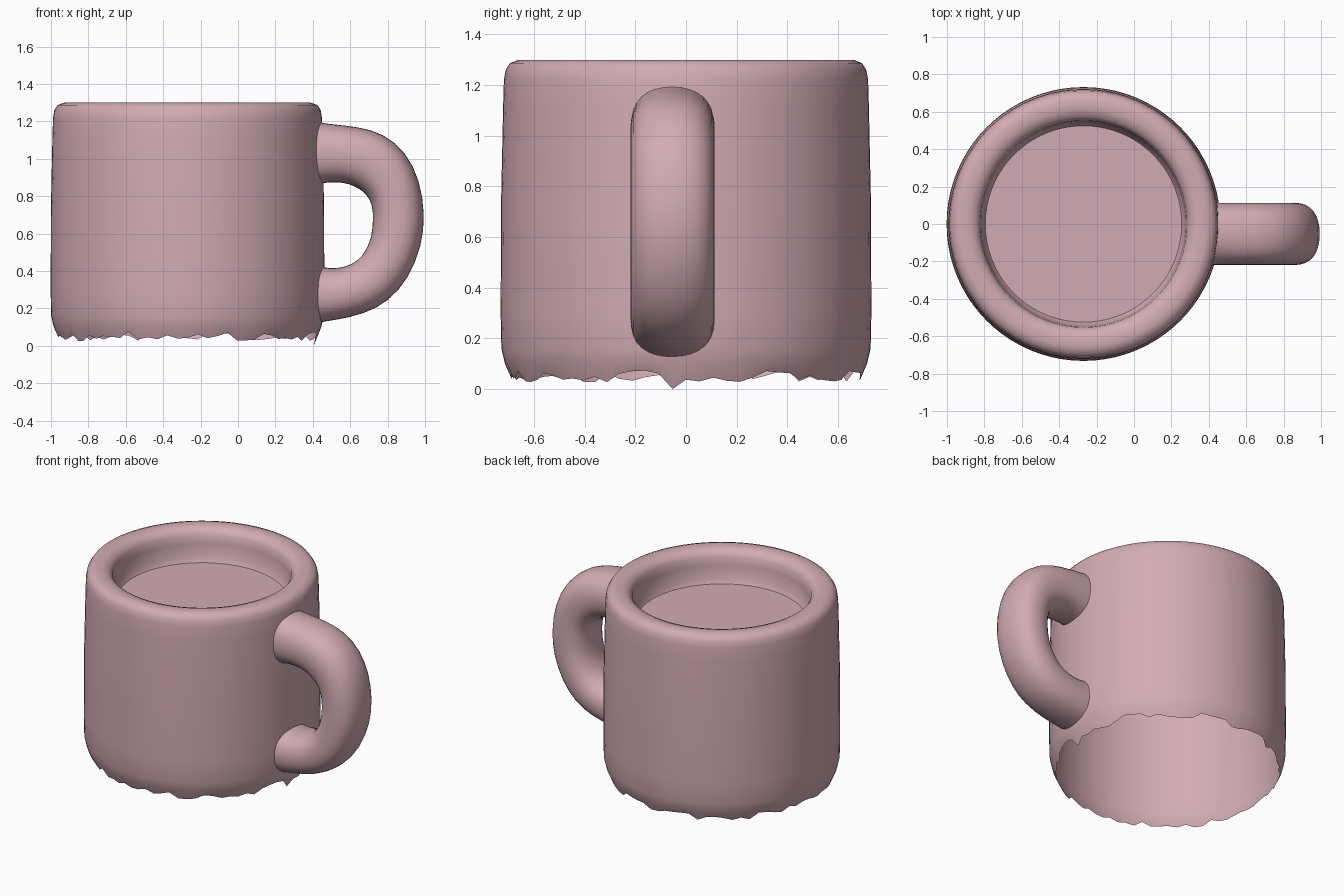
import bpy, bmesh, math, random
from mathutils import Vector

if "Cube" in bpy.data.objects:
    bpy.data.objects.remove(bpy.data.objects["Cube"])

random.seed(4)
CX, SEGS = -0.27, 80

clay = bpy.data.materials.new("pink_clay")
clay.diffuse_color = (0.65, 0.41, 0.46, 1)
clay.use_nodes = True
clay.node_tree.nodes["Principled BSDF"].inputs["Base Color"].default_value = clay.diffuse_color


def finish(name, bm, angle):
    bmesh.ops.recalc_face_normals(bm, faces=bm.faces)
    mesh = bpy.data.meshes.new(name)
    bm.to_mesh(mesh)
    bm.free()
    obj = bpy.data.objects.new(name, mesh)
    bpy.context.collection.objects.link(obj)
    mesh.materials.append(clay)
    bpy.ops.object.select_all(action='DESELECT')
    obj.select_set(True)
    bpy.context.view_layer.objects.active = obj
    bpy.ops.object.shade_smooth_by_angle(angle=math.radians(angle))
    return obj


def bridge(bm, a, b):
    n = len(a)
    for i in range(n):
        j = (i + 1) % n
        bm.faces.new((a[i], a[j], b[j], b[i]))


# Cup: one thin shell from the torn bottom edge, over the rim, down to the drink
profile = [(0.693, 0.05), (0.715, 0.10), (0.729, 0.16), (0.732, 0.30),
           (0.730, 0.75), (0.722, 1.12), (0.719, 1.22), (0.712, 1.26),
           (0.695, 1.287), (0.66, 1.30), (0.61, 1.298), (0.575, 1.285),
           (0.553, 1.255), (0.548, 1.20), (0.542, 1.11), (0.525, 1.08)]
bm = bmesh.new()
rings = []
for k, (r, z) in enumerate(profile):
    ring = []
    for i in range(SEGS):
        a = math.tau * i / SEGS
        rr, zz = r, z
        if k == 0:  # ragged lower edge, with the longest tooth below the handle
            zz = 0.0 if i == SEGS - 1 else random.uniform(0.025, 0.075)
            rr = 0.677 + 0.3 * zz
        ring.append(bm.verts.new((CX + rr * math.cos(a), rr * math.sin(a), zz)))
    rings.append(ring)
for a, b in zip(rings, rings[1:]):
    bridge(bm, a, b)
bm.faces.new(rings[-1])
finish("cup", bm, 45)

# Handle: rounded section swept between an outer and an inner outline (x, z)
outer = [(0.42, 1.20), (0.50, 1.188), (0.64, 1.175), (0.78, 1.14), (0.90, 1.04),
         (0.975, 0.89), (1.004, 0.70), (0.985, 0.53), (0.915, 0.36),
         (0.81, 0.235), (0.67, 0.165), (0.52, 0.135), (0.42, 0.12)]
inner = [(0.42, 0.86), (0.48, 0.872), (0.56, 0.872), (0.63, 0.85), (0.69, 0.805),
         (0.717, 0.75), (0.72, 0.67), (0.712, 0.585), (0.685, 0.515),
         (0.64, 0.455), (0.57, 0.422), (0.49, 0.415), (0.42, 0.43)]
SIDES, HALF_WIDTH, CY = 16, 0.17, -0.053


def rounded(v):
    return math.copysign(abs(v) ** 0.85, v)


bm = bmesh.new()
rings = []
for (ox, oz), (ix, iz) in zip(outer, inner):
    o, i = Vector((ox, 0, oz)), Vector((ix, 0, iz))
    mid, half = (o + i) / 2, (o - i) / 2
    ring = []
    for s in range(SIDES):
        t = math.tau * s / SIDES
        p = mid + half * rounded(math.cos(t))
        p.y = CY + HALF_WIDTH * rounded(math.sin(t))
        ring.append(bm.verts.new(p))
    rings.append(ring)
for a, b in zip(rings, rings[1:]):
    bridge(bm, a, b)
handle = finish("handle", bm, 60)
sub = handle.modifiers.new("smooth", 'SUBSURF')
sub.levels = sub.render_levels = 1
